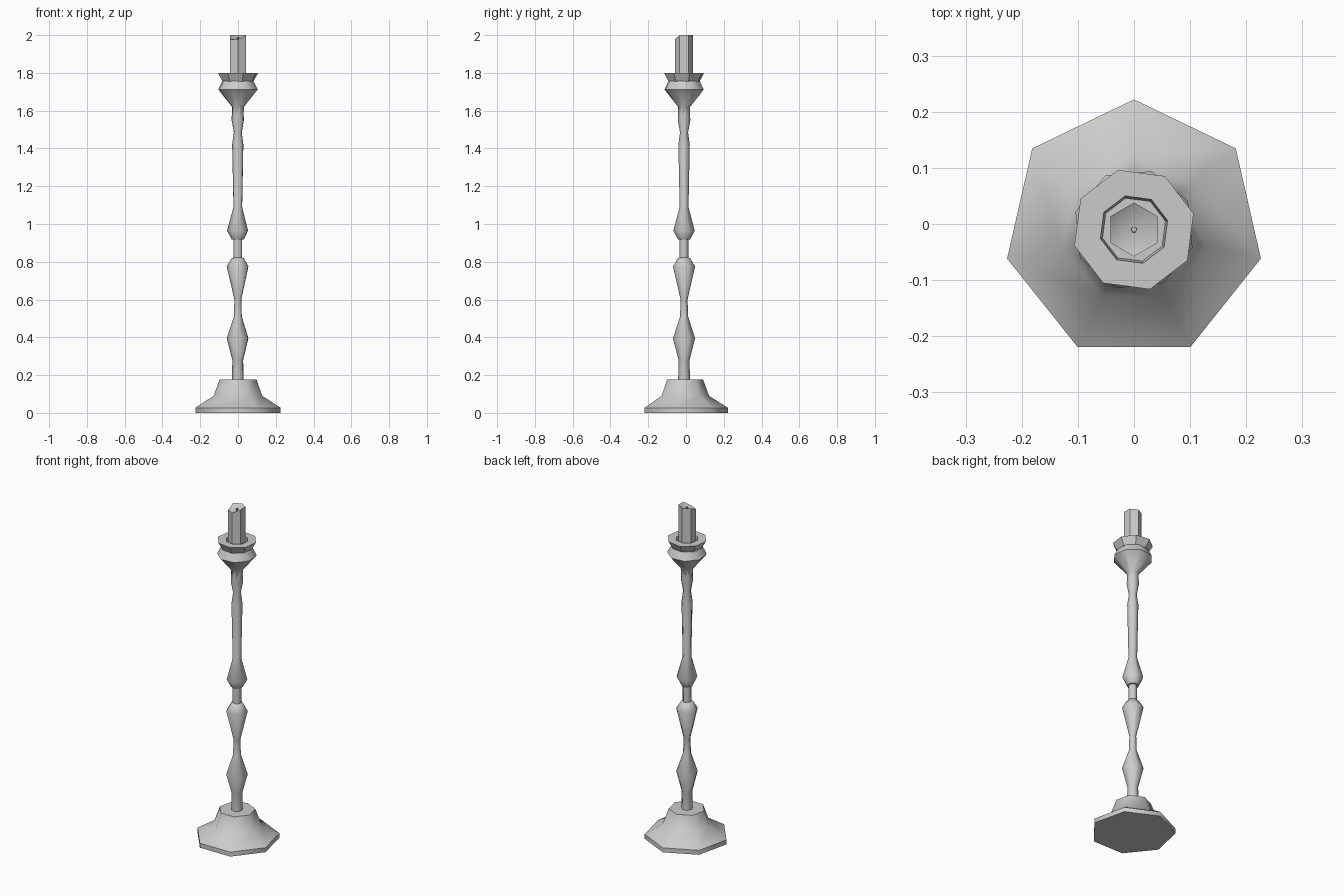
import bpy, bmesh, math

if "Cube" in bpy.data.objects:
    bpy.data.objects.remove(bpy.data.objects["Cube"])

CY = -0.01


def turned(name, sides, profile, start_deg, smooth_deg=35):
    """Loft (radius, z) rings into a capped, faceted turned part."""
    bm = bmesh.new()
    rings = []
    for r, z in profile:
        ring = []
        for i in range(sides):
            a = math.radians(start_deg) + math.tau * i / sides
            ring.append(bm.verts.new((r * math.cos(a), CY + r * math.sin(a), z)))
        rings.append(ring)
    for a, b in zip(rings, rings[1:]):
        for i in range(sides):
            j = (i + 1) % sides
            bm.faces.new((a[i], a[j], b[j], b[i]))
    bm.faces.new(rings[0][::-1])
    bm.faces.new(rings[-1])
    return finish(name, bm, smooth_deg)


def finish(name, bm, smooth_deg):
    bmesh.ops.recalc_face_normals(bm, faces=bm.faces)
    me = bpy.data.meshes.new(name)
    bm.to_mesh(me)
    bm.free()
    ob = bpy.data.objects.new(name, me)
    bpy.context.collection.objects.link(ob)
    bpy.ops.object.select_all(action='DESELECT')
    ob.select_set(True)
    bpy.context.view_layer.objects.active = ob
    bpy.ops.object.shade_smooth_by_angle(angle=math.radians(smooth_deg))
    return ob


# Seven-sided stepped foot
turned("foot", 7, [(0.232, 0), (0.232, 0.027), (0.132, 0.09), (0.1, 0.178)], 90, 55)

# Turned stem
turned("stem", 7, [
    (0.032, 0.17), (0.03, 0.28), (0.06, 0.395), (0.022, 0.51), (0.019, 0.6),
    (0.06, 0.775), (0.033, 0.82), (0.024, 0.822), (0.024, 0.917),
    (0.033, 0.918), (0.058, 0.965), (0.024, 1.09), (0.031, 1.42),
    (0.022, 1.485), (0.034, 1.55), (0.031, 1.62)], 75, 55)

# Eight-sided bulb under the cup
turned("bulb", 8, [(0.029, 1.54), (0.033, 1.62), (0.109, 1.712), (0.086, 1.757)], 28, 55)

# Cup with a recess for the candle
turned("cup", 8, [(0.085, 1.755), (0.11, 1.8), (0.062, 1.8), (0.058, 1.765)], 15)

# Six-sided candle, melted at the front left, dished at the top
candle = turned("candle", 6, [(0.048, 1.757), (0.048, 2.0)], 90, 55)
bm = bmesh.new()
bm.from_mesh(candle.data)
top = max(bm.faces, key=lambda f: f.calc_center_median().z)
corners = list(top.verts)
for v in corners:
    if v.co.y < CY - 0.01 and v.co.x < 0.01:
        v.co.z = 1.978
bmesh.ops.poke(bm, faces=[top])
for v in bm.verts:
    if v.co.z > 1.9 and v not in corners:
        v.co = (0, CY, 1.97)
bm.to_mesh(candle.data)
bm.free()

# Wick
turned("wick", 6, [(0.006, 1.96), (0.005, 1.99)], 0)
